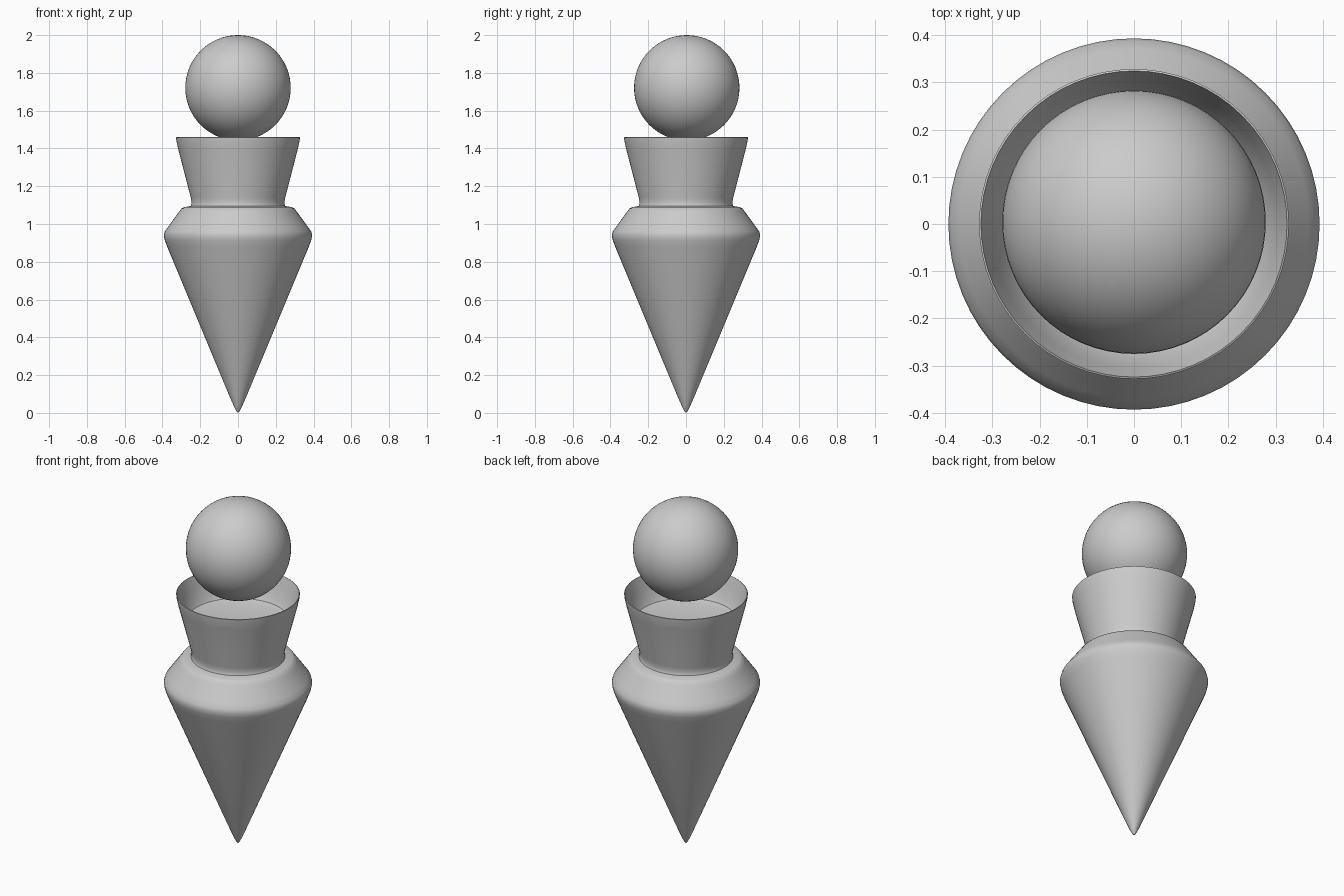
import bpy, bmesh, math

if "Cube" in bpy.data.objects:
    bpy.data.objects.remove(bpy.data.objects["Cube"])

SEG = 64


def lathe(name, profile):
    """Spin an (r, z) profile about the z axis; r = 0 ends become poles."""
    bm = bmesh.new()
    rings = []
    for r, z in profile:
        n = 1 if r == 0 else SEG
        rings.append([bm.verts.new((r * math.cos(2 * math.pi * i / SEG),
                                    r * math.sin(2 * math.pi * i / SEG), z))
                      for i in range(n)])
    for a, b in zip(rings, rings[1:]):
        for i in range(SEG):
            j = (i + 1) % SEG
            if len(a) == 1:
                bm.faces.new((a[0], b[j], b[i]))
            elif len(b) == 1:
                bm.faces.new((a[i], a[j], b[0]))
            else:
                bm.faces.new((a[i], a[j], b[j], b[i]))
    bmesh.ops.recalc_face_normals(bm, faces=bm.faces)
    mesh = bpy.data.meshes.new(name)
    bm.to_mesh(mesh)
    bm.free()
    obj = bpy.data.objects.new(name, mesh)
    bpy.context.collection.objects.link(obj)
    smooth(obj)
    return obj


def smooth(obj):
    bpy.ops.object.select_all(action='DESELECT')
    bpy.context.view_layer.objects.active = obj
    obj.select_set(True)
    bpy.ops.object.shade_smooth_by_angle(angle=math.radians(35))


# Pointed cone with rounded shoulder, neck, and flared hollow cup
lathe("pointed_body_with_cup", [
    (0, 0), (0.008, 0.008), (0.022, 0.035), (0.05, 0.10), (0.375, 0.88),
    (0.388, 0.915), (0.393, 0.94), (0.388, 0.96), (0.37, 0.985),
    (0.312, 1.065), (0.30, 1.082), (0.285, 1.089), (0.25, 1.095),
    (0.248, 1.10), (0.246, 1.115), (0.25, 1.14), (0.315, 1.39),
    (0.326, 1.44), (0.328, 1.458), (0.324, 1.46), (0.318, 1.44),
    (0.305, 1.40), (0.285, 1.33), (0.27, 1.305), (0.24, 1.295), (0, 1.295),
])

# Ball hovering at the cup's mouth
bpy.ops.mesh.primitive_uv_sphere_add(segments=SEG, ring_count=32, radius=0.279,
                                     location=(0, 0.004, 1.721))
ball = bpy.context.object
ball.name = "ball"
smooth(ball)
